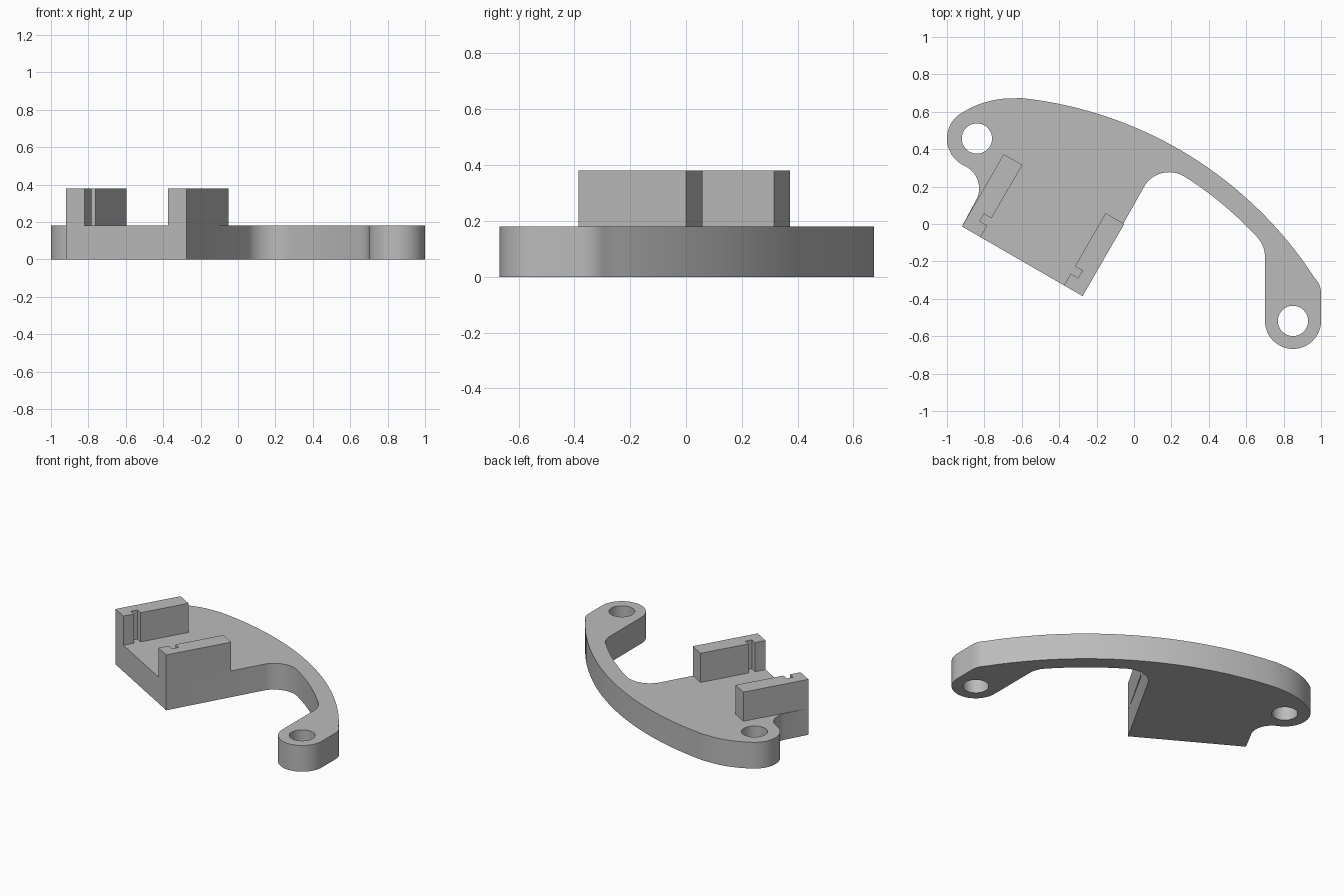
import bpy, bmesh, math
from mathutils import Vector

old = bpy.data.objects.get("Cube")
if old:
    bpy.data.objects.remove(old, do_unlink=True)

# One plain grey material
grey = bpy.data.materials.new("plain_grey")
grey.use_nodes = True
color = (0.5, 0.5, 0.5, 1.0)
grey.diffuse_color = color
grey.node_tree.nodes["Principled BSDF"].inputs["Base Color"].default_value = color


def arc(p, q, r, n):
    """Points on the circle from p through q to r."""
    (ax, ay), (bx, by), (cx, cy) = p, q, r
    d = 2 * (ax * (by - cy) + bx * (cy - ay) + cx * (ay - by))
    a, b, c = ax * ax + ay * ay, bx * bx + by * by, cx * cx + cy * cy
    ox = (a * (by - cy) + b * (cy - ay) + c * (ay - by)) / d
    oy = (a * (cx - bx) + b * (ax - cx) + c * (bx - ax)) / d
    radius = math.hypot(ax - ox, ay - oy)
    start, mid, end = (math.atan2(y - oy, x - ox) for x, y in (p, q, r))
    sweep = (end - start) % math.tau
    if (mid - start) % math.tau > sweep:
        sweep -= math.tau
    return [(ox + radius * math.cos(start + sweep * i / n),
             oy + radius * math.sin(start + sweep * i / n)) for i in range(n + 1)]


def circle(center, radius, n=40):
    return [(center[0] + radius * math.cos(math.tau * i / n),
             center[1] + radius * math.sin(math.tau * i / n)) for i in range(n)]


def extrude_profile(name, loops, z0, z1):
    """Solid from an outline and optional hole loops."""
    bm = bmesh.new()
    edges = []
    for loop in loops:
        clean = [p for i, p in enumerate(loop)
                 if math.dist(p, loop[i - 1]) > 1e-4]
        verts = [bm.verts.new((x, y, z0)) for x, y in clean]
        edges += [bm.edges.new((verts[i - 1], verts[i])) for i in range(len(verts))]
    bmesh.ops.triangle_fill(bm, use_beauty=True, use_dissolve=False, edges=edges)
    ext = bmesh.ops.extrude_face_region(bm, geom=bm.faces[:], use_keep_orig=True)
    top = [g for g in ext["geom"] if isinstance(g, bmesh.types.BMVert)]
    bmesh.ops.translate(bm, verts=top, vec=(0, 0, z1 - z0))
    bmesh.ops.recalc_face_normals(bm, faces=bm.faces[:])
    mesh = bpy.data.meshes.new(name)
    bm.to_mesh(mesh)
    bm.free()
    mesh.materials.append(grey)
    obj = bpy.data.objects.new(name, mesh)
    bpy.context.collection.objects.link(obj)
    bpy.ops.object.select_all(action="DESELECT")
    obj.select_set(True)
    bpy.context.view_layer.objects.active = obj
    bpy.ops.object.shade_smooth_by_angle(angle=math.radians(25))
    return obj


# Tilted frame of the holder block
along = Vector((0.5, math.sqrt(0.75)))
across = Vector((math.sqrt(0.75), -0.5))
corner = Vector((-0.92, -0.013))
block_width = 0.745
base_height, wall_height = 0.18, 0.38


def block_point(v, u):
    return tuple(corner + across * v + along * u)


# Base plate: two bosses, curved arm and tilted block
outline = (
    arc((0.70, -0.518), (0.85, -0.668), (1.0, -0.518), 24)          # arm boss
    + arc((1.0, -0.37), (0.991, -0.325), (0.965, -0.287), 6)        # arm shoulder
    + arc((0.965, -0.287), (0.243, 0.398), (-0.60, 0.673), 40)      # outer edge
    + arc((-0.64, 0.672), (-0.785, 0.654), (-0.916, 0.597), 12)     # boss shoulder
    + arc((-0.916, 0.597), (-1.0, 0.457), (-0.91, 0.313), 24)       # block boss
    + arc((-0.91, 0.313), (-0.84, 0.245), (-0.838, 0.14), 12)       # side fillet
    + [block_point(0, 0), block_point(block_width, 0)]
    + arc((0.06, 0.21), (0.15, 0.272), (0.27, 0.254), 14)           # inner fillet
    + arc((0.27, 0.254), (0.48, 0.10), (0.66, -0.072), 20)          # inner edge
    + arc((0.66, -0.072), (0.69, -0.12), (0.70, -0.18), 8)          # arm fillet
)
holes = [circle((-0.84, 0.457), 0.081), circle((0.85, -0.518), 0.081)]
extrude_profile("base_plate", [outline] + holes, 0, base_height)

# Pair of notched walls facing each other
wall, notch, length = 0.115, 0.069, 0.446
profile = [(0, 0), (wall, 0), (wall, 0.072), (notch, 0.072),
           (notch, 0.117), (wall, 0.117), (wall, length), (0, length)]
for name, mirrored in (("right_wall", False), ("left_wall", True)):
    pts = [block_point(block_width - v if mirrored else v, u) for v, u in profile]
    extrude_profile(name, [pts], base_height, wall_height)
